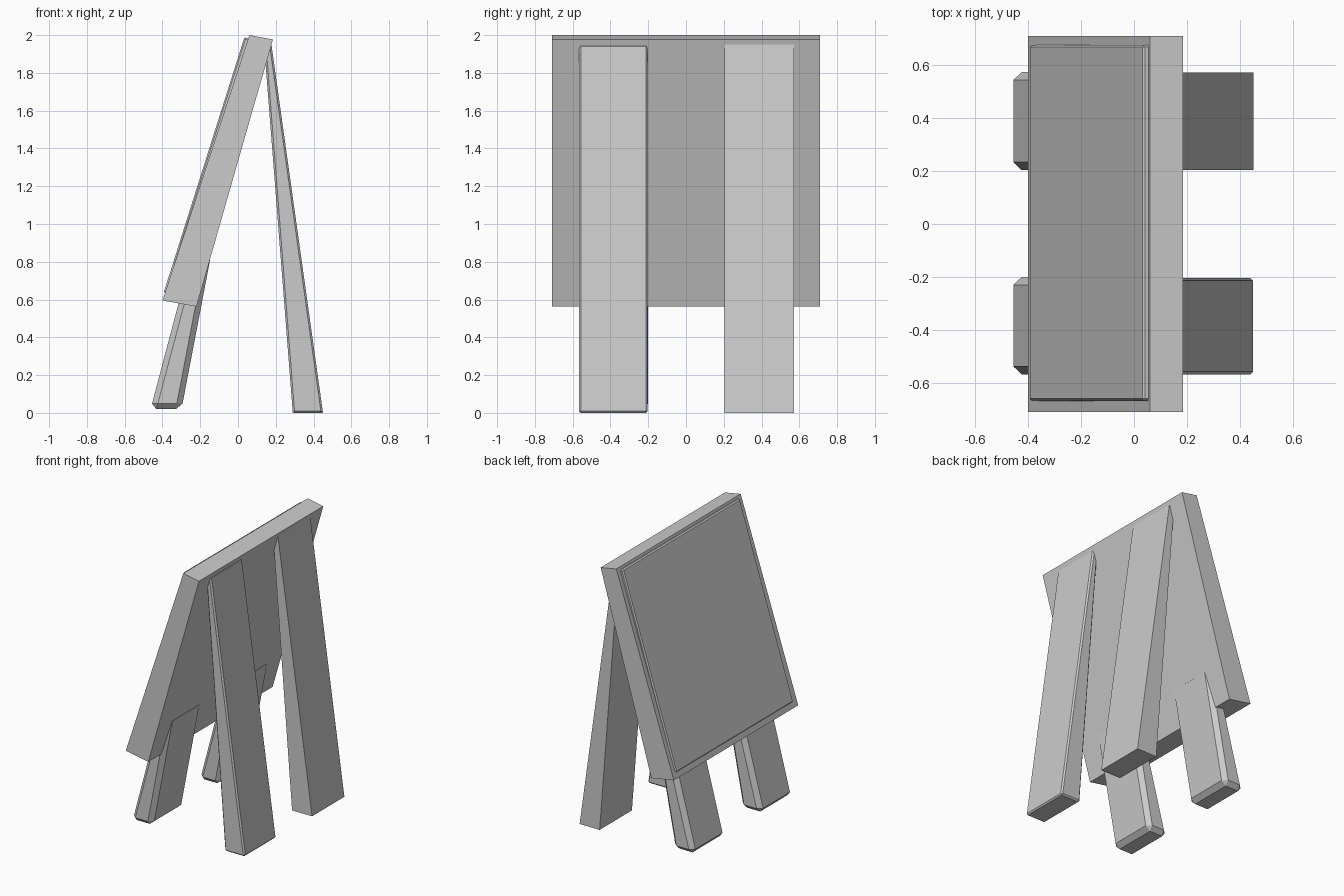
import bpy, bmesh

if "Cube" in bpy.data.objects:
    bpy.data.objects.remove(bpy.data.objects["Cube"])


def prism(name, profile, y0, y1, bevel=0.0):
    """Extrude an x-z profile from y0 to y1, with optional chamfered edges."""
    bm = bmesh.new()
    face = bm.faces.new([bm.verts.new((x, y0, z)) for x, z in profile])
    ext = bmesh.ops.extrude_face_region(bm, geom=[face])
    verts = [g for g in ext["geom"] if isinstance(g, bmesh.types.BMVert)]
    bmesh.ops.translate(bm, verts=verts, vec=(0, y1 - y0, 0))
    bmesh.ops.recalc_face_normals(bm, faces=bm.faces)
    me = bpy.data.meshes.new(name)
    bm.to_mesh(me)
    bm.free()
    ob = bpy.data.objects.new(name, me)
    bpy.context.collection.objects.link(ob)
    if bevel:
        mod = ob.modifiers.new("chamfer", "BEVEL")
        mod.width = bevel
        mod.segments = 1
        mod.limit_method = "NONE"
    return ob


# Leaning board, slightly thicker at the bottom
prism("board", [(-0.40, 0.595), (-0.22, 0.563), (0.185, 1.977), (0.06, 2.0)],
      -0.71, 0.71)

# Writing panel, standing proud of the board towards the top
prism("writing_panel", [(-0.394, 0.635), (-0.33, 0.622), (0.09, 1.972), (0.034, 1.989)],
      -0.667, 0.675, 0.008)

# Rear legs: one crisp, one with softened edges; tops buried in the board
rear = [(0.29, 0.0), (0.45, 0.0), (0.177, 1.95), (0.138, 1.95)]
prism("rear_leg_right", rear, 0.203, 0.572)
prism("rear_leg_left", rear, -0.567, -0.203, 0.01)

# Short chamfered front legs, tapering into the board
front = [(-0.463, 0.02), (-0.299, 0.02), (-0.142, 0.84), (-0.246, 0.84)]
for side, y0, y1 in (("right", 0.203, 0.573), ("left", -0.567, -0.2)):
    prism("front_leg_" + side, front, y0, y1, 0.03)
